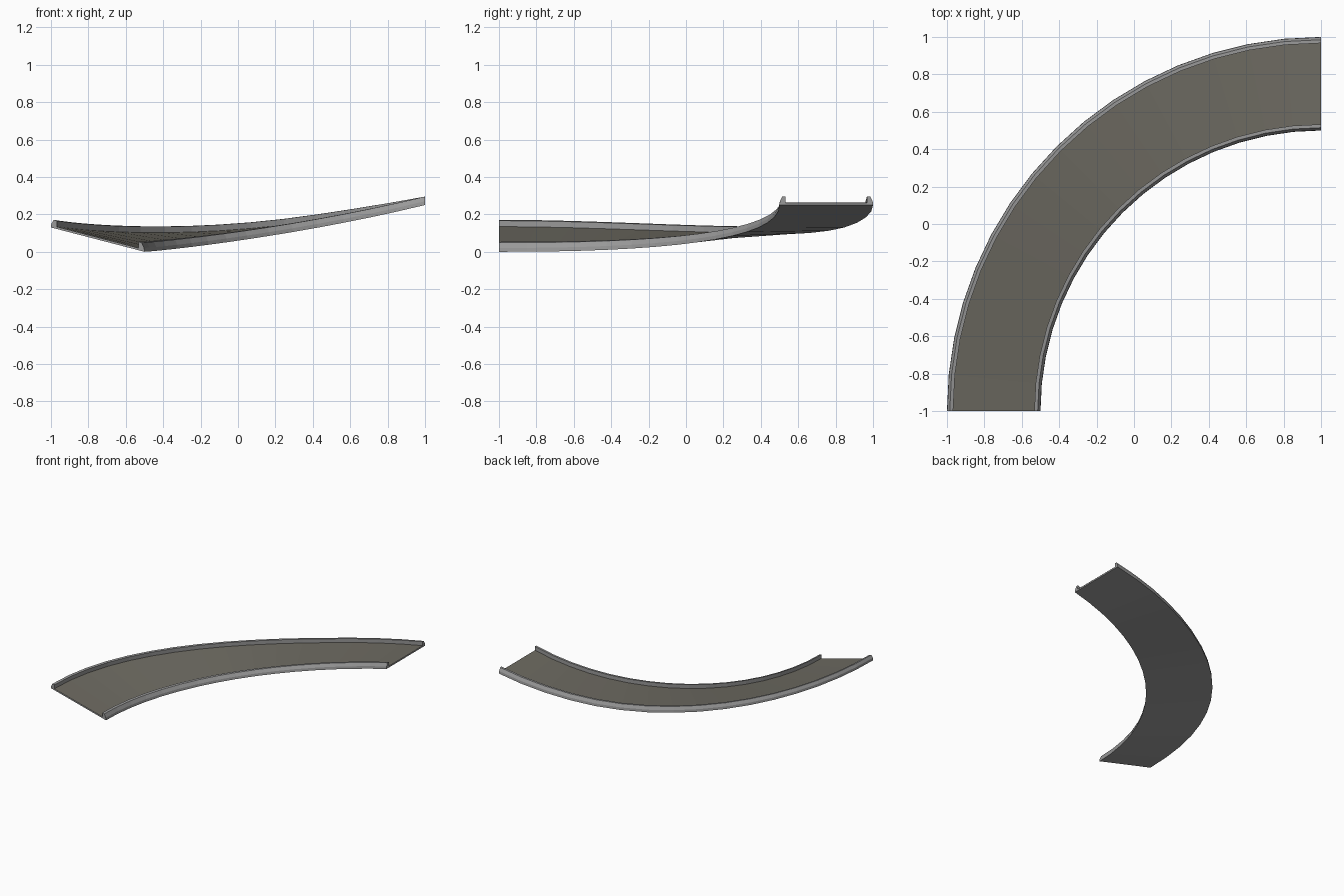
import bpy, bmesh, math

if "Cube" in bpy.data.objects:
    bpy.data.objects.remove(bpy.data.objects["Cube"])

SEGS = 16            # steps along the quarter turn
R_IN, WIDTH = 1.5, 0.5
CX, CY = 1.0, -1.0   # centre of the turn


def material(name, rgb):
    m = bpy.data.materials.new(name)
    m.diffuse_color = (*rgb, 1)
    m.use_nodes = True
    m.node_tree.nodes["Principled BSDF"].inputs["Base Color"].default_value = m.diffuse_color
    return m


asphalt = material("warm asphalt", (0.155, 0.147, 0.122))
concrete = material("grey concrete", (0.32, 0.32, 0.32))


def place(w, h, t):
    """Point at width w, height h on the turn; banking fades while the road climbs."""
    u = min(t / 0.8, 1)
    bank = 0.13 * (1 - u * u * (3 - 2 * u))
    z = 0.25 * t ** 2.3 + bank * w / WIDTH + h
    a = t * math.pi / 2
    r = R_IN + w
    return (CX - r * math.cos(a), CY + r * math.sin(a), z)


def sweep(name, profile, mat, closed):
    """Sweep a cross-section of (width, height) points along the turn."""
    bm = bmesh.new()
    rows = [[bm.verts.new(place(w, h, i / SEGS)) for w, h in profile]
            for i in range(SEGS + 1)]
    n = len(profile)
    for a, b in zip(rows, rows[1:]):
        for j in range(n if closed else n - 1):
            k = (j + 1) % n
            bm.faces.new((a[j], b[j], b[k], a[k]))
    if closed:
        bm.faces.new(rows[0])
        bm.faces.new(rows[-1][::-1])
        bmesh.ops.recalc_face_normals(bm, faces=bm.faces[:])
    else:
        bm.normal_update()
        if sum(f.normal.z for f in bm.faces) < 0:
            bmesh.ops.reverse_faces(bm, faces=bm.faces[:])
    me = bpy.data.meshes.new(name)
    bm.to_mesh(me)
    bm.free()
    me.materials.append(mat)
    ob = bpy.data.objects.new(name, me)
    bpy.context.collection.objects.link(ob)
    return ob


# driving surface
sweep("road_surface", [(0.032, 0.013), (WIDTH - 0.032, 0.013)], asphalt, False)

# concrete body: flat underside with a tapered kerb on both edges
half = [(0, 0), (0.002, 0.02), (0.015, 0.045), (0.033, 0.045), (0.032, 0.012)]
body = half + [(WIDTH - w, h) for w, h in reversed(half)]
sweep("kerbs_and_underside", body, concrete, True)
